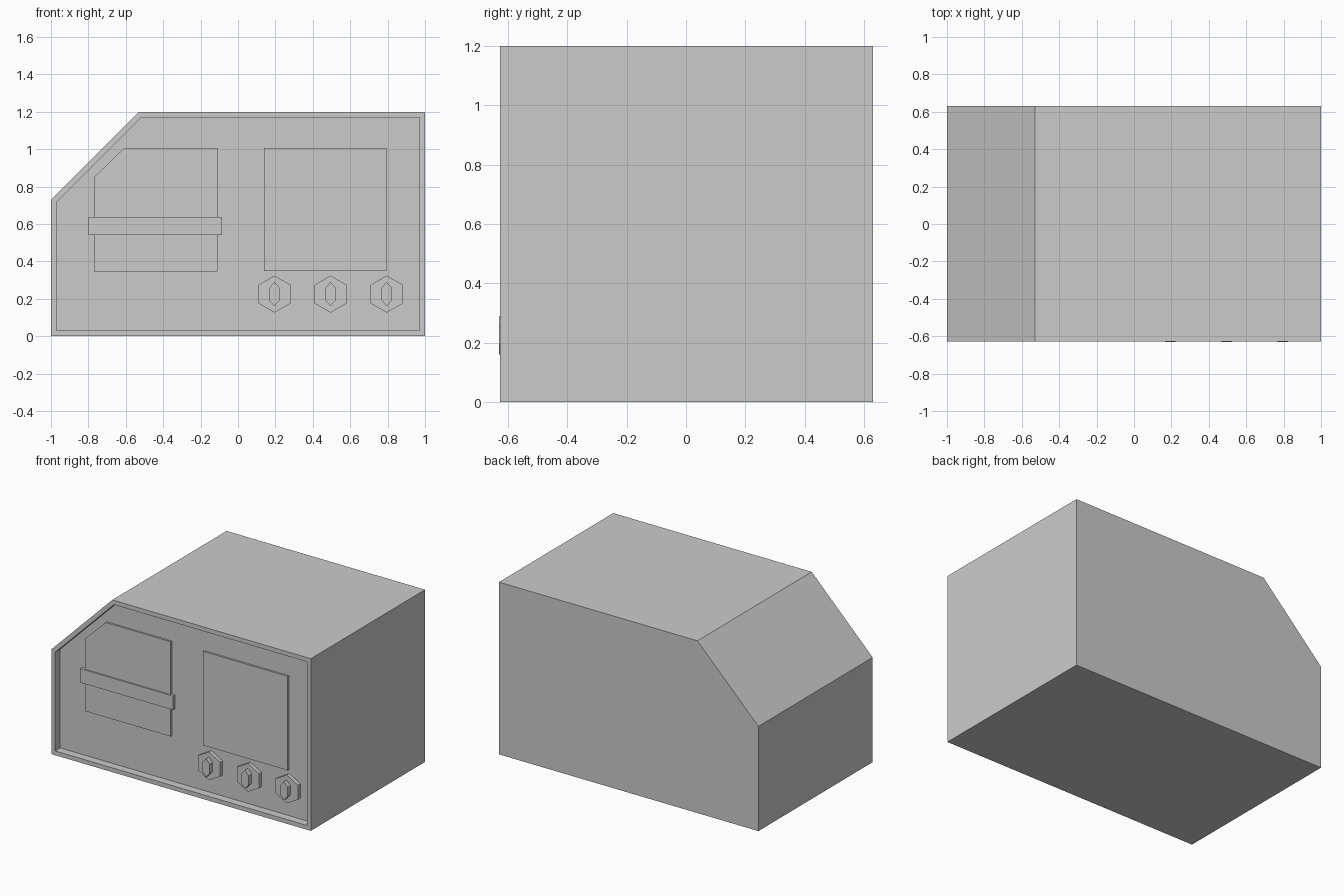
import bpy, bmesh, math
from mathutils import Vector

if "Cube" in bpy.data.objects:
    bpy.data.objects.remove(bpy.data.objects["Cube"])

FRONT, BACK, FLOOR = -0.627, 0.631, -0.572   # case front rim, case back, recessed panel


def prism(name, profile, y_front, y_back, recess=None):
    """Extrude an XZ outline along y; optionally inset and sink its front face."""
    bm = bmesh.new()
    front = bm.faces.new([bm.verts.new((x, y_front, z)) for x, z in profile])
    ext = bmesh.ops.extrude_face_region(bm, geom=[front], use_keep_orig=True)
    verts = [g for g in ext["geom"] if isinstance(g, bmesh.types.BMVert)]
    bmesh.ops.translate(bm, verts=verts, vec=(0, y_back - y_front, 0))
    bmesh.ops.recalc_face_normals(bm, faces=bm.faces[:])
    if recess:
        rim, depth = recess
        face = min(bm.faces, key=lambda f: f.calc_center_median().y)
        bmesh.ops.inset_individual(bm, faces=[face], thickness=rim, use_even_offset=True)
        sunk = bmesh.ops.extrude_discrete_faces(bm, faces=[face])["faces"][0]
        bmesh.ops.translate(bm, verts=sunk.verts[:], vec=Vector((0, depth, 0)))
    mesh = bpy.data.meshes.new(name)
    bm.to_mesh(mesh)
    bm.free()
    obj = bpy.data.objects.new(name, mesh)
    bpy.context.collection.objects.link(obj)
    return obj


def rect(x0, x1, z0, z1):
    return [(x0, z0), (x1, z0), (x1, z1), (x0, z1)]


def hexagon(cx, cz, r, squash=1.0):
    angles = [math.radians(30 + 60 * i) for i in range(6)]
    return [(cx + r * squash * math.cos(a), cz + r * math.sin(a)) for a in angles]


# Case with one cut corner and a recessed front
prism("case", [(-1, 0), (1, 0), (1, 1.2), (-0.53, 1.2), (-1, 0.73)],
      FRONT, BACK, recess=(0.03, FLOOR - FRONT))

# Left plate with matching cut corner, and the bar across it
prism("left_plate", [(-0.77, 0.345), (-0.11, 0.345), (-0.11, 1.005),
                     (-0.61, 1.005), (-0.77, 0.85)], -0.585, FLOOR)
prism("left_bar", rect(-0.80, -0.085, 0.54, 0.637), -0.595, FLOOR)

# Right plate
prism("right_plate", rect(0.14, 0.793, 0.35, 1.005), -0.585, FLOOR)

# Row of hexagonal knobs with narrow grips
for i in range(3):
    x = 0.195 + 0.3 * i
    prism(f"knob_{i + 1}", hexagon(x, 0.225, 0.099), -0.598, FLOOR)
    prism(f"knob_grip_{i + 1}", hexagon(x, 0.225, 0.065, 0.5), -0.631, -0.598)
